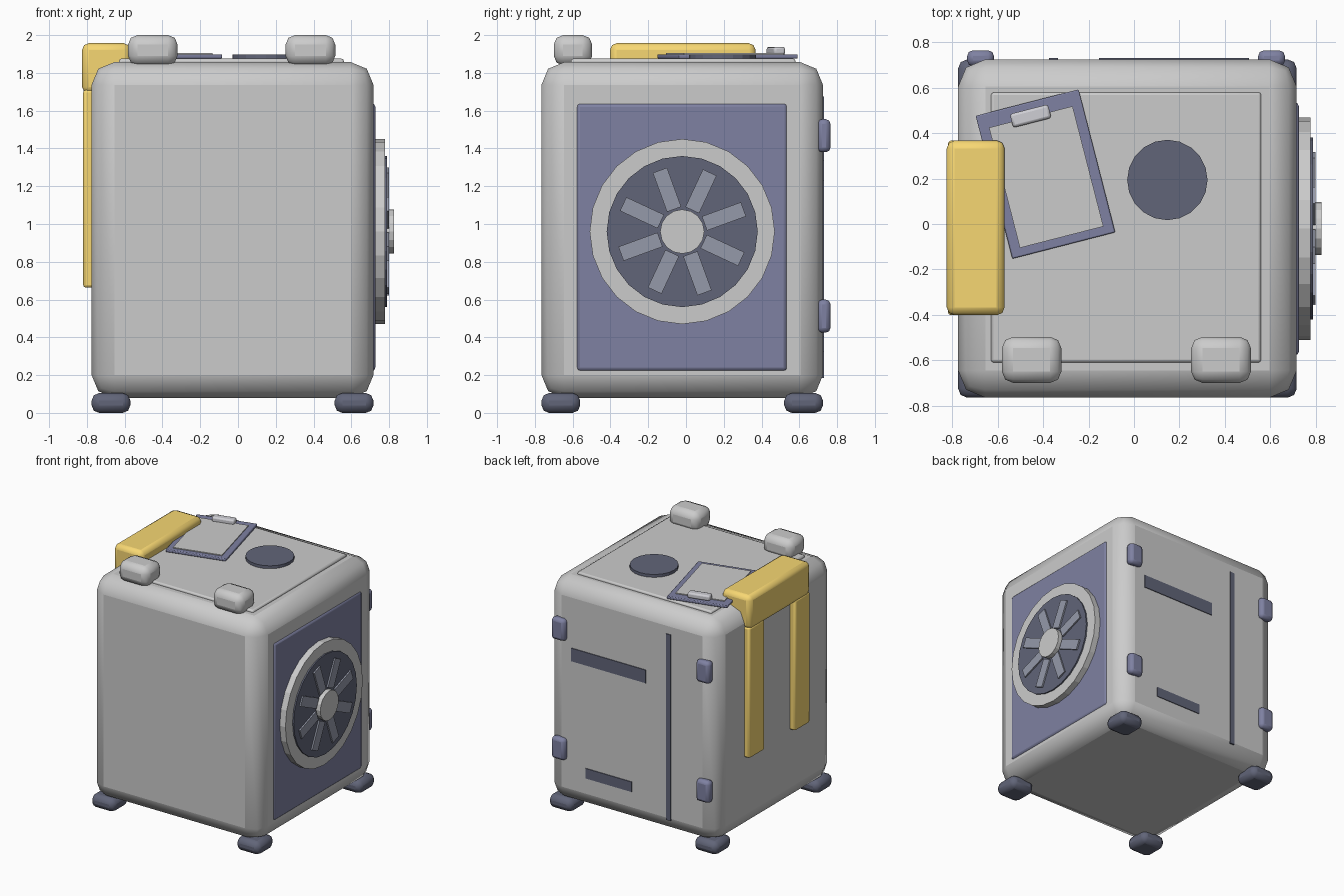
import bpy
from math import radians, cos, sin, pi

if "Cube" in bpy.data.objects:
    bpy.data.objects.remove(bpy.data.objects["Cube"])


def material(name, rgb):
    m = bpy.data.materials.new(name)
    m.diffuse_color = (*rgb, 1)
    m.use_nodes = True
    m.node_tree.nodes["Principled BSDF"].inputs["Base Color"].default_value = m.diffuse_color
    return m


NAVY = material("navy", (0.21, 0.22, 0.36))
DARK = material("dark", (0.12, 0.13, 0.19))
SLATE = material("slate", (0.30, 0.32, 0.40))
AMBER = material("amber", (0.93, 0.68, 0.17))
PALE = material("pale metal", (0.62, 0.62, 0.66))


def finish(o, name, mat, bevel, segments):
    o.name = name
    if mat:
        o.data.materials.append(mat)
    if bevel:
        b = o.modifiers.new("bevel", 'BEVEL')
        b.width = bevel
        b.segments = segments
        b.limit_method = 'ANGLE'
    return o


def box(name, x, y, z, mat=None, bevel=0.0, segments=2):
    """Box from (min, max) ranges on each axis."""
    lo, hi = zip(x, y, z)
    bpy.ops.mesh.primitive_cube_add(size=1, location=[(a + b) / 2 for a, b in zip(lo, hi)])
    o = bpy.context.object
    o.scale = [b - a for a, b in zip(lo, hi)]
    bpy.ops.object.transform_apply(location=False, rotation=False, scale=True)
    if bevel:
        bpy.ops.object.shade_smooth_by_angle(angle=radians(50))
    return finish(o, name, mat, bevel, segments)


def disc(name, r, depth, loc, sides, mat=None, rot=(0, 0, 0)):
    bpy.ops.mesh.primitive_cylinder_add(radius=r, depth=depth, vertices=sides,
                                        location=loc, rotation=rot)
    return finish(bpy.context.object, name, mat, 0, 0)


# Cabinet with raised lid panel
box("cabinet_body", (-0.775, 0.717), (-0.765, 0.725), (0.08, 1.857), None, 0.12)
box("lid_panel", (-0.63, 0.56), (-0.61, 0.58), (1.80, 1.875), None, 0.012)

# Corner feet
for x in ((-0.775, -0.57), (0.512, 0.717)):
    for y in ((-0.765, -0.56), (0.52, 0.725)):
        box("foot", x, y, (0, 0.105), DARK, 0.04)

# Side panel with stacked fan discs
CY, CZ = -0.02, 0.96
side = (0, pi / 2, 0)


def fan_disc(name, r, x0, x1, sides, mat=None):
    disc(name, r, x1 - x0, ((x0 + x1) / 2, CY, CZ), sides, mat, side)


box("side_panel", (0.68, 0.727), (-0.58, 0.537), (0.22, 1.64), NAVY, 0.02)
fan_disc("fan_ring", 0.49, 0.70, 0.777, 24)
fan_disc("fan_well", 0.40, 0.72, 0.788, 24, DARK)
fan_disc("fan_hub", 0.117, 0.74, 0.825, 16)
for i in range(8):
    a = radians(20 + 45 * i)
    o = box("fan_blade", (0.77, 0.80), (-0.11, 0.11), (-0.04, 0.04), SLATE)
    o.rotation_euler = (a, 0, 0)
    o.location = (0.785, CY + 0.235 * cos(a), CZ + 0.235 * sin(a))

# Hinges on the back edges
for x in ((-0.735, -0.617), (0.547, 0.665)):
    for z in ((0.425, 0.60), (1.38, 1.555)):
        box("hinge", x, (0.695, 0.765), z, NAVY, 0.025)

# Back slots and door seam
box("upper_slot", (-0.155, 0.507), (0.70, 0.731), (1.23, 1.335), DARK)
box("lower_slot", (-0.03, 0.38), (0.70, 0.731), (0.325, 0.405), DARK)
box("door_seam", (-0.375, -0.335), (0.70, 0.731), (0.185, 1.675), DARK)

# Top knobs at the front edge
for x in ((-0.582, -0.32), (0.252, 0.515)):
    box("top_knob", x, (-0.70, -0.497), (1.84, 2.0), None, 0.05)

# Round dark vent on the lid
disc("lid_vent", 0.177, 0.04, (0.147, 0.194, 1.878), 20, DARK)

# Folded cloth with two hanging straps on the left side
box("strap_block", (-0.825, -0.57), (-0.402, 0.368), (1.69, 1.957), AMBER, 0.035)
for y in ((-0.402, -0.21), (0.17, 0.368)):
    box("hanging_strap", (-0.82, -0.75), y, (0.663, 1.71), AMBER, 0.015)

# Tilted clipboard with paper and clip
pivot = bpy.data.objects.new("clipboard_pivot", None)
bpy.context.collection.objects.link(pivot)
pivot.location = (-0.39, 0.22, 0)
pivot.rotation_euler = (0, 0, radians(14.4))
for o in (box("clipboard", (-0.234, 0.234), (-0.325, 0.325), (1.876, 1.898), NAVY, 0.006),
          box("paper", (-0.19, 0.19), (-0.287, 0.26), (1.89, 1.905)),
          box("clip", (-0.087, 0.087), (0.233, 0.295), (1.895, 1.938), PALE, 0.012)):
    o.parent = pivot
